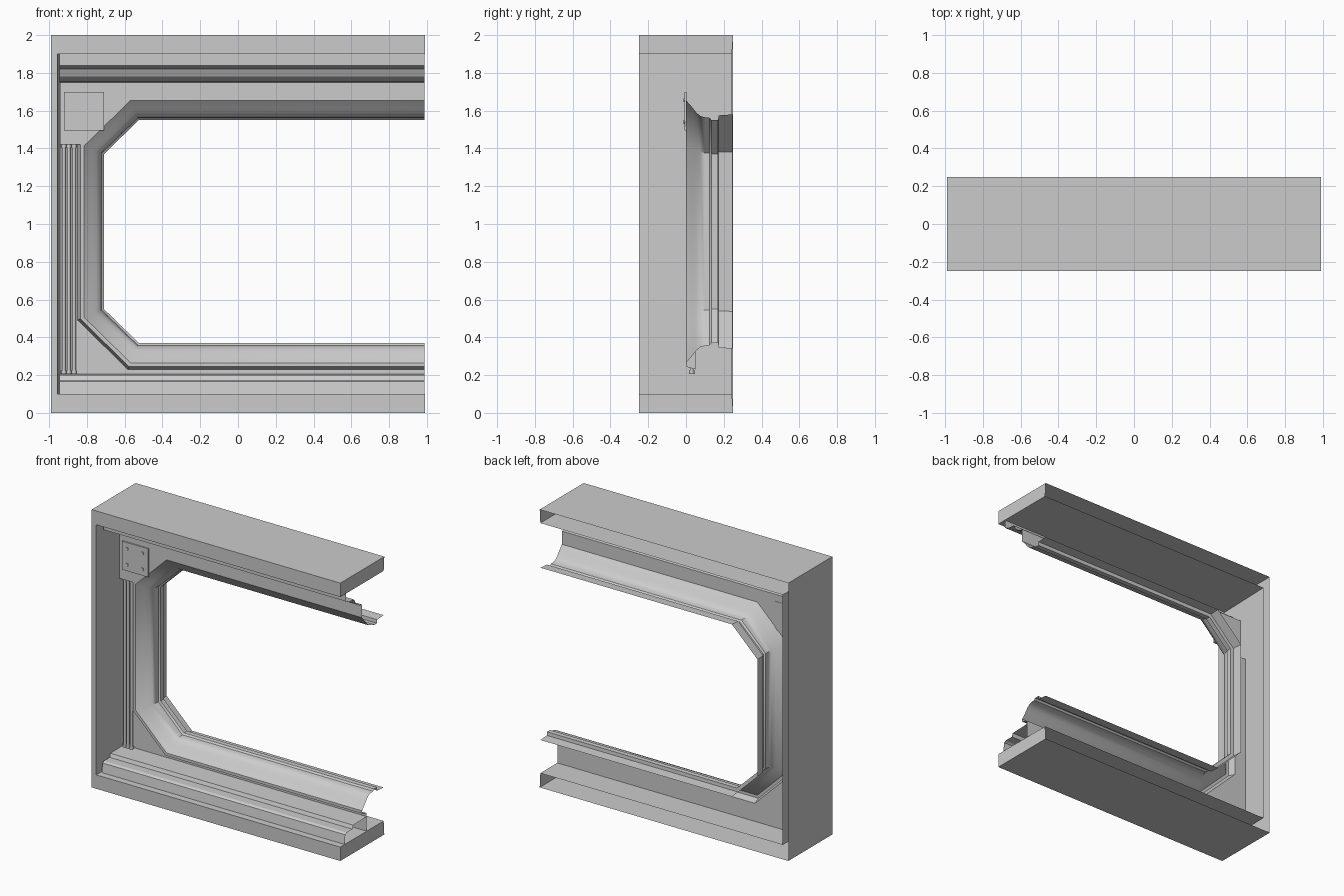
import bpy, bmesh, math
from mathutils import Vector

if "Cube" in bpy.data.objects:
    bpy.data.objects.remove(bpy.data.objects["Cube"])

END = 0.988          # open right-hand end of the module
MID = 0.96           # window centre height


def make(name, verts, faces, smooth=None):
    me = bpy.data.meshes.new(name)
    me.from_pydata(verts, [], faces)
    bm = bmesh.new()
    bm.from_mesh(me)
    bmesh.ops.recalc_face_normals(bm, faces=bm.faces)
    bm.to_mesh(me)
    bm.free()
    ob = bpy.data.objects.new(name, me)
    bpy.context.collection.objects.link(ob)
    if smooth:
        bpy.ops.object.select_all(action='DESELECT')
        ob.select_set(True)
        bpy.context.view_layer.objects.active = ob
        bpy.ops.object.shade_smooth_by_angle(angle=math.radians(smooth))
    return ob


def loft(name, rows, smooth=None, extra=()):
    n = len(rows[0])
    verts = [p for r in rows for p in r]
    faces = [(i * n + j, i * n + j + 1, (i + 1) * n + j + 1, (i + 1) * n + j)
             for i in range(len(rows) - 1) for j in range(n - 1)]
    return make(name, verts, faces + list(extra), smooth)


def sheet(name, profile, x0, x1, smooth=None):
    return loft(name, [[(x, y, z) for y, z in profile] for x in (x0, x1)], smooth)


def panel(name, y, outline):
    return make(name, [(x, y, z) for x, z in outline], [tuple(range(len(outline)))])


def box(name, x0, x1, y0, y1, z0, z1):
    v = [(x, y, z) for x in (x0, x1) for y in (y0, y1) for z in (z0, z1)]
    return make(name, v, [(0, 1, 3, 2), (4, 6, 7, 5), (0, 4, 5, 1),
                          (2, 3, 7, 6), (0, 2, 6, 4), (1, 5, 7, 3)])


def rod(name, a, b, r, sides=12):
    a, b = Vector(a), Vector(b)
    q = (b - a).to_track_quat('Z', 'Y')
    ring = [q @ Vector((r * math.cos(t), r * math.sin(t), 0))
            for t in (2 * math.pi * i / sides for i in range(sides))]
    v = [a + p for p in ring] + [b + p for p in ring]
    f = [(i, (i + 1) % sides, sides + (i + 1) % sides, sides + i) for i in range(sides)]
    f += [tuple(range(sides)), tuple(range(sides, 2 * sides))]
    return make(name, v, f, 40)


# Outer shell: C-shaped channel, open at the back, capped at the right ends
def c_path(x, z0, z1, y, xe=0.99):
    return [(xe, y, z0), (x, y, z0), (x, y, z1), (xe, y, z1)]


loft("outer_shell", [c_path(-0.99, 0, 2, 0.25), c_path(-0.99, 0, 2, -0.25),
                     c_path(-0.955, 0.1, 1.9, -0.25), c_path(-0.94, 0.1, 1.9, 0.243)],
     extra=[(0, 4, 8, 12), (3, 7, 11, 15)])


# Window surround: moulding swept round the chamfered opening
def opening(d):
    m = d * math.tan(math.radians(22.5))
    h, x, c = 0.59 + d, -0.71 - d, 0.41 + m
    low = [(END, MID - h), (-0.525 - m, MID - h), (x, MID - c)]
    return low + [(px, 2 * MID - pz) for px, pz in reversed(low)]


moulding = [(0.245, 0.03), (0.172, 0.025), (0.17, 0.0), (0.135, 0.0), (0.125, 0.012),
            (0.10, 0.015), (0.075, 0.022), (0.055, 0.04), (0.035, 0.065),
            (0.018, 0.085), (0.0, 0.105), (0.0, 0.125)]
loft("window_surround", [[(x, y, z) for x, z in opening(d)] for y, d in moulding], 35)

# Lower wall, set back behind the surround, with the return edge joining them
loft("surround_return", [[(x, y, z) for x, z in opening(d)[:4]]
                         for y, d in ((0.0, 0.125), (0.05, 0.14))])
lower = opening(0.14)[:4]
ledge = lower[-1][1]
panel("lower_wall", 0.05, lower + [(-0.943, ledge), (-0.943, 0.1), (END, 0.1)])

# Upper wall, flush with the front of the surround, and the ledge beneath it
upper = opening(0.125)[3:]
panel("upper_wall", 0.0, upper + [(END, 1.75), (-0.943, 1.75), (-0.943, upper[0][1])])
sheet("wall_ledge", [(0.0, upper[0][1]), (0.05, ledge)], -0.943, -0.835)

# Stepped sill and header mouldings
sheet("sill_steps", [(-0.2, 0.1), (-0.19, 0.165), (-0.175, 0.175), (-0.11, 0.175),
                     (-0.1, 0.2), (0.05, 0.205)], -0.945, END, 30)
sheet("header_steps", [(-0.18, 1.9), (-0.18, 1.84), (-0.15, 1.825), (-0.09, 1.82),
                       (-0.07, 1.78), (-0.03, 1.755), (0.0, 1.75)], -0.945, END, 30)

# Vertical pipes with end collars beside the window
for i, x in enumerate((-0.922, -0.896, -0.868)):
    rod(f"pipe_{i}", (x, 0.03, 0.205), (x, 0.03, 1.425), 0.01)
    for j, z in enumerate((0.205, 1.405)):
        rod(f"pipe_collar_{i}_{j}", (x, 0.03, z), (x, 0.03, z + 0.02), 0.014)

# Bolted plate in the upper corner
box("corner_plate", -0.92, -0.71, -0.008, 0.002, 1.495, 1.7)
for i, x in enumerate((-0.878, -0.755)):
    for j, z in enumerate((1.54, 1.655)):
        rod(f"plate_bolt_{i}_{j}", (x, -0.014, z), (x, 0.0, z), 0.012, 6)
